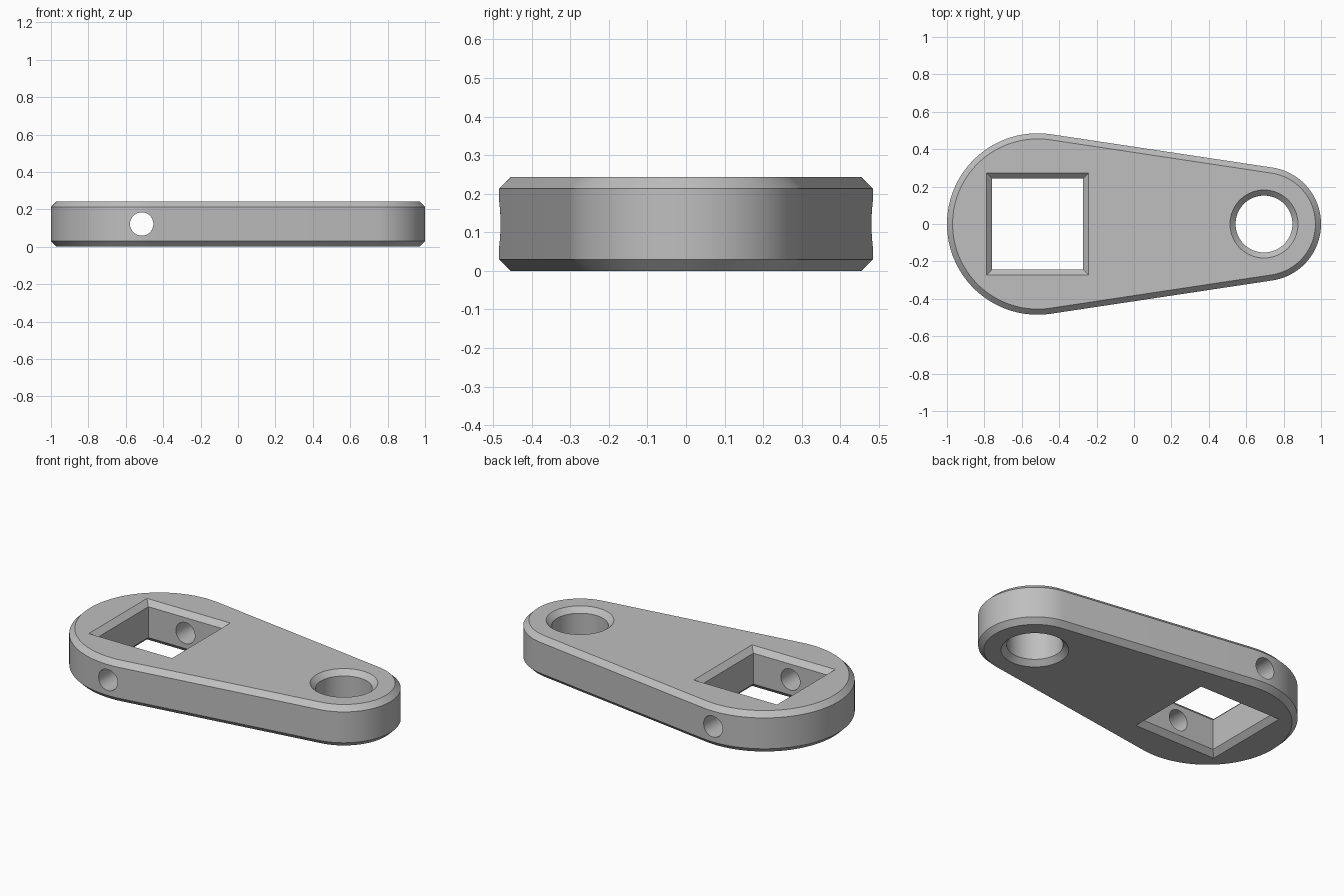
import bpy, bmesh, math
from mathutils import Matrix

cube = bpy.data.objects.get("Cube")
if cube:
    bpy.data.objects.remove(cube, do_unlink=True)

HEIGHT, CHAMFER = 0.243, 0.03
BIG_X, BIG_R = -0.515, 0.485
SMALL_X, SMALL_R = 0.695, 0.305
OVER = 0.02

grey = bpy.data.materials.new("plain grey")
grey.use_nodes = True
grey.diffuse_color = (0.52, 0.52, 0.52, 1)
grey.node_tree.nodes["Principled BSDF"].inputs["Base Color"].default_value = grey.diffuse_color


def arc(x, r, start, end, steps):
    angles = [start + (end - start) * i / steps for i in range(steps + 1)]
    return [(x + r * math.cos(a), r * math.sin(a)) for a in angles]


def plate_outline(inset):
    """Two circles joined by their outer tangents."""
    t = math.acos((BIG_R - SMALL_R) / (SMALL_X - BIG_X))
    return (arc(SMALL_X, SMALL_R - inset, -t, t, 48)
            + arc(BIG_X, BIG_R - inset, t, 2 * math.pi - t, 64))


def square_outline(half):
    return [(BIG_X + sx * half, sy * half) for sx, sy in ((-1, -1), (1, -1), (1, 1), (-1, 1))]


def circle_outline(radius):
    return arc(SMALL_X, radius, 0, 2 * math.pi, 72)[:-1]


def make_object(name, bm):
    bmesh.ops.recalc_face_normals(bm, faces=bm.faces)
    mesh = bpy.data.meshes.new(name)
    bm.to_mesh(mesh)
    bm.free()
    mesh.materials.append(grey)
    obj = bpy.data.objects.new(name, mesh)
    bpy.context.collection.objects.link(obj)
    return obj


def loft(name, layers):
    """Skin a closed solid through (outline, z) layers."""
    bm = bmesh.new()
    rings = [[bm.verts.new((x, y, z)) for x, y in pts] for pts, z in layers]
    for low, high in zip(rings, rings[1:]):
        for i in range(len(low)):
            j = (i + 1) % len(low)
            bm.faces.new((low[i], low[j], high[j], high[i]))
    bm.faces.new(rings[0])
    bm.faces.new(rings[-1])
    return make_object(name, bm)


def flared_cutter(name, outline, size):
    """Straight hole that widens by the chamfer at both faces."""
    wide = outline(size + CHAMFER + OVER)
    return loft(name, [(wide, -OVER), (outline(size), CHAMFER),
                       (outline(size), HEIGHT - CHAMFER), (wide, HEIGHT + OVER)])


# Tapered plate with chamfered rims
plate = loft("lever_plate", [(plate_outline(CHAMFER), 0), (plate_outline(0), CHAMFER),
                             (plate_outline(0), HEIGHT - CHAMFER),
                             (plate_outline(CHAMFER), HEIGHT)])

# Square window, round bore and cross hole
bm = bmesh.new()
turn = Matrix.Translation((BIG_X, 0, HEIGHT / 2)) @ Matrix.Rotation(math.pi / 2, 4, "X")
bmesh.ops.create_cone(bm, cap_ends=True, segments=48, radius1=0.0625, radius2=0.0625,
                      depth=1.2, matrix=turn)
cutters = [flared_cutter("square_window_cutter", square_outline, 0.243),
           flared_cutter("round_bore_cutter", circle_outline, 0.152),
           make_object("cross_hole_cutter", bm)]

bpy.ops.object.select_all(action="DESELECT")
plate.select_set(True)
bpy.context.view_layer.objects.active = plate
for cutter in cutters:
    mod = plate.modifiers.new(cutter.name, "BOOLEAN")
    mod.operation = "DIFFERENCE"
    mod.solver = "EXACT"
    mod.object = cutter
    cutter.hide_render = True
    bpy.ops.object.modifier_apply(modifier=mod.name)
for cutter in cutters:
    bpy.data.objects.remove(cutter, do_unlink=True)

bpy.ops.object.shade_smooth_by_angle(angle=math.radians(30))
